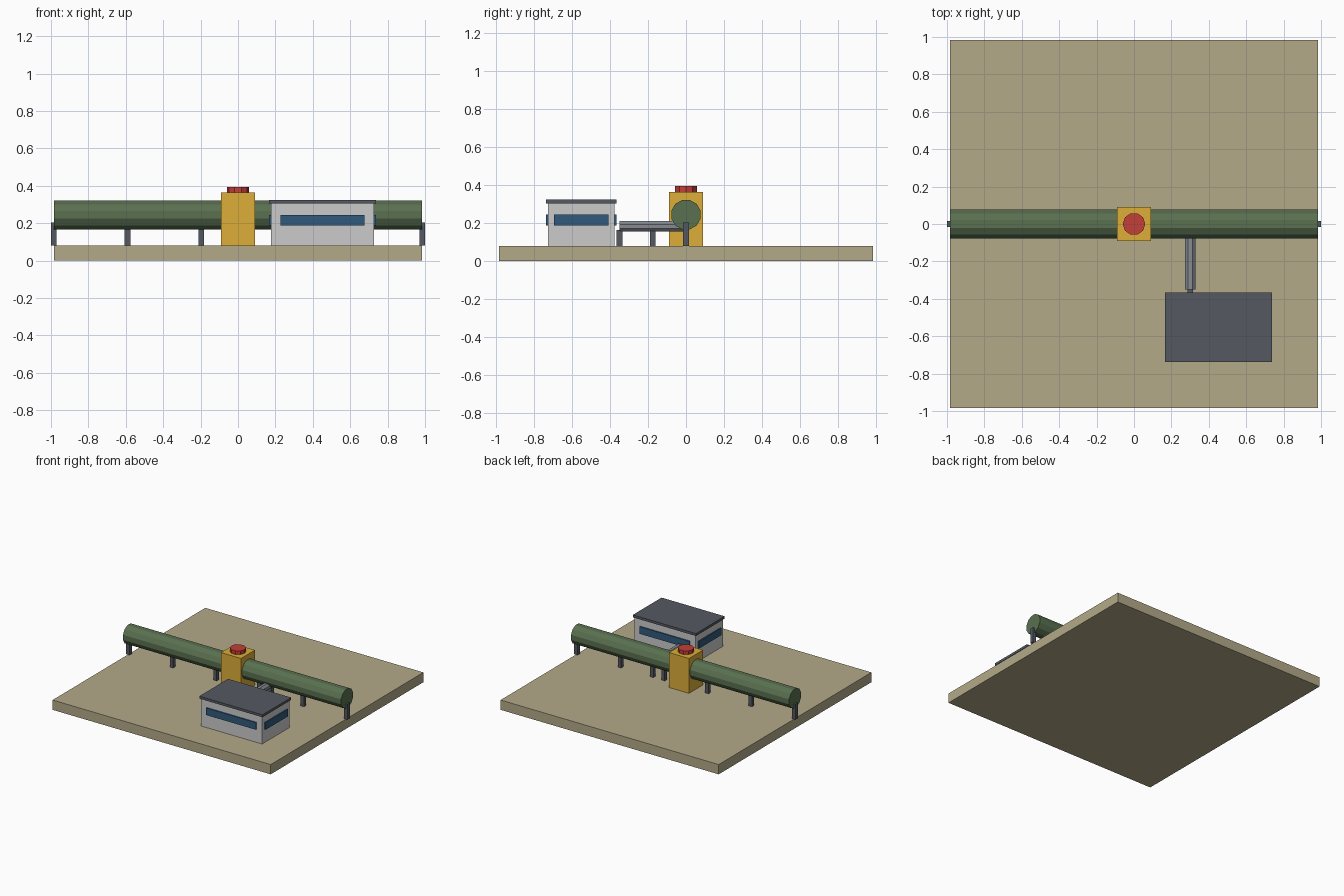
import bpy, bmesh
from math import pi
from mathutils import Matrix

if "Cube" in bpy.data.objects:
    bpy.data.objects.remove(bpy.data.objects["Cube"])


def material(name, rgb):
    m = bpy.data.materials.new(name)
    m.diffuse_color = (*rgb, 1)
    m.use_nodes = True
    m.node_tree.nodes["Principled BSDF"].inputs["Base Color"].default_value = m.diffuse_color
    return m


SAND = material("sand", (0.45, 0.40, 0.25))
GREEN = material("pipe_green", (0.10, 0.16, 0.08))
YELLOW = material("yellow", (0.72, 0.42, 0.04))
RED = material("red", (0.55, 0.05, 0.04))
DARK = material("dark_steel", (0.09, 0.10, 0.12))
STEEL = material("steel", (0.24, 0.26, 0.29))
WALL = material("wall", (0.72, 0.72, 0.70))
GLASS = material("glass", (0.03, 0.10, 0.20))


def finish(name, bm, mat):
    me = bpy.data.meshes.new(name)
    bm.to_mesh(me)
    bm.free()
    me.materials.append(mat)
    ob = bpy.data.objects.new(name, me)
    bpy.context.collection.objects.link(ob)
    return ob


def box(name, x, y, z, mat):
    """Box from (min, max) pairs."""
    bm = bmesh.new()
    mid = [(a + b) / 2 for a, b in (x, y, z)]
    size = [b - a for a, b in (x, y, z)]
    bmesh.ops.create_cube(bm, size=1, matrix=Matrix.Translation(mid) @ Matrix.Diagonal((*size, 1)))
    return finish(name, bm, mat)


def prism(name, center, radius, length, sides, axis, twist, mat):
    """Regular prism along the given axis."""
    turn = {"X": Matrix.Rotation(pi / 2, 4, "Y"),
            "Y": Matrix.Rotation(pi / 2, 4, "X"),
            "Z": Matrix.Identity(4)}[axis]
    bm = bmesh.new()
    bmesh.ops.create_cone(bm, cap_ends=True, segments=sides, radius1=radius, radius2=radius,
                          depth=length,
                          matrix=Matrix.Translation(center) @ turn @ Matrix.Rotation(twist, 4, "Z"))
    return finish(name, bm, mat)


def post(name, x, y, top):
    w = 0.015
    box(name, (x - w, x + w), (y - w, y + w), (0.08, top), DARK)


# Ground slab
box("ground_slab", (-0.985, 0.985), (-0.985, 0.985), (0, 0.08), SAND)

# Main pipe on six posts
prism("main_pipe", (0, 0, 0.245), 0.08, 1.97, 12, "X", pi / 12, GREEN)
for i in range(6):
    post(f"main_post_{i + 1}", -0.985 + i * 0.394, 0, 0.205)

# Valve block with red cap
box("valve_block", (-0.09, 0.09), (-0.09, 0.09), (0.08, 0.365), YELLOW)
prism("valve_cap", (0, 0, 0.38), 0.06, 0.03, 10, "Z", pi / 2, RED)

# Branch pipe on three posts
prism("branch_pipe", (0.3, -0.175, 0.183), 0.03, 0.35, 8, "Y", pi / 8, STEEL)
for i in range(3):
    post(f"branch_post_{i + 1}", 0.3, -0.35 + i * 0.175, 0.165)

# Control hut: walls, flat roof, and window bands passing through both wall pairs
box("hut_walls", (0.177, 0.727), (-0.727, -0.377), (0.08, 0.305), WALL)
box("hut_roof", (0.167, 0.737), (-0.737, -0.367), (0.305, 0.325), DARK)
box("front_back_windows", (0.227, 0.677), (-0.737, -0.367), (0.187, 0.245), GLASS)
box("side_windows", (0.167, 0.737), (-0.695, -0.409), (0.187, 0.245), GLASS)
